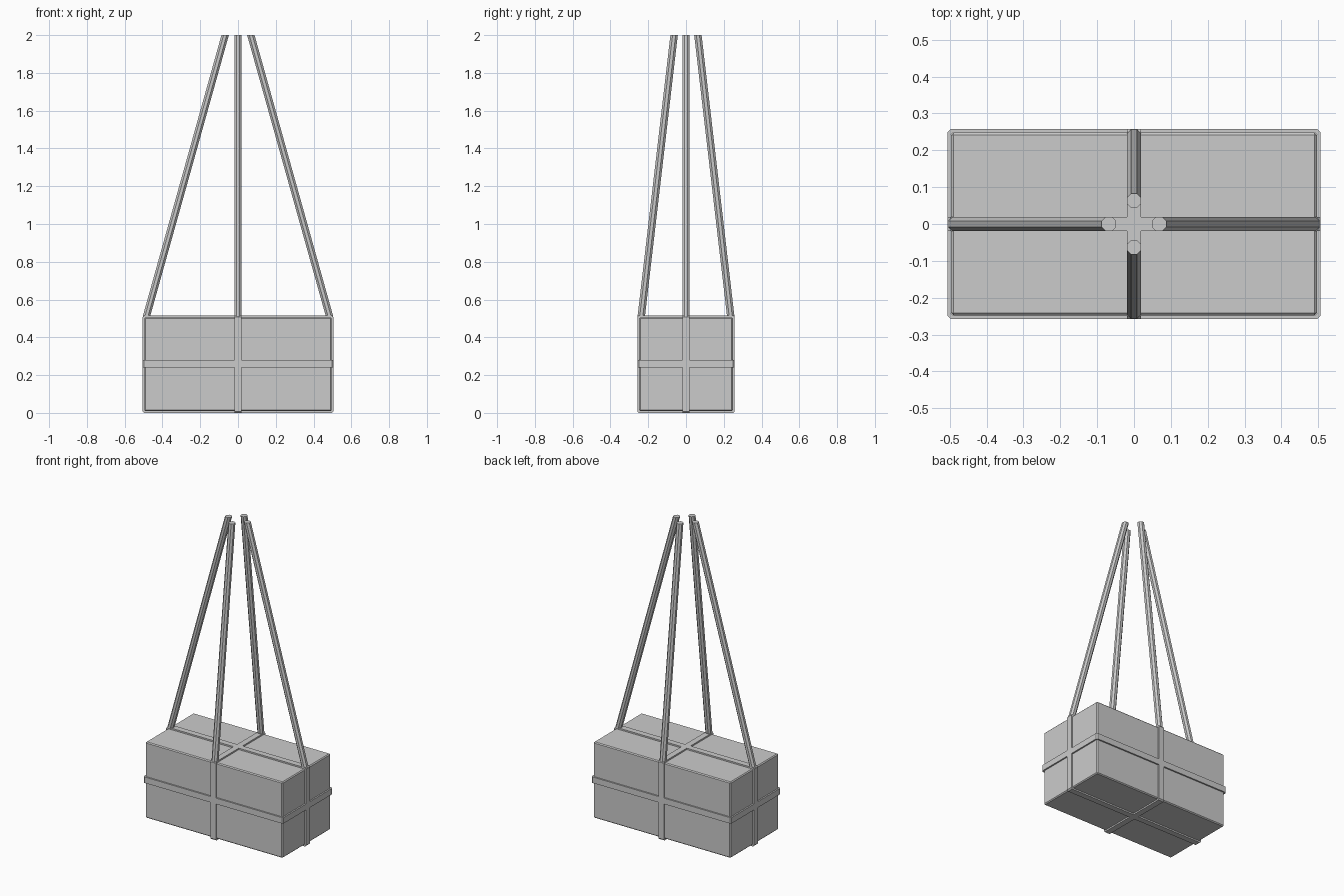
import bpy, bmesh, math
from mathutils import Vector

if "Cube" in bpy.data.objects:
    bpy.data.objects.remove(bpy.data.objects["Cube"])

ZC = 0.2575            # height of the crate centre
HX, HY, HZ = 0.496, 0.248, 0.248
OUT = 0.0095           # strap thickness
W = 0.0195             # strap half width


def finish(name, bm):
    bmesh.ops.recalc_face_normals(bm, faces=bm.faces)
    mesh = bpy.data.meshes.new(name)
    bm.to_mesh(mesh)
    bm.free()
    ob = bpy.data.objects.new(name, mesh)
    bpy.context.collection.objects.link(ob)
    return ob


def chamfered(a, b, c):
    return [(a, c - b), (a, b - c), (a - c, b), (c - a, b),
            (-a, b - c), (-a, c - b), (c - a, -b), (a - c, -b)]


def strap(name, a, b, place):
    """Flat closed band around the crate; place maps (u, v, w) to a point."""
    bm = bmesh.new()
    loops = []
    for profile, w in ((chamfered(a + OUT, b + OUT, 0.008), -W),
                       (chamfered(a + OUT, b + OUT, 0.008), W),
                       (chamfered(a, b, 0.005), W),
                       (chamfered(a, b, 0.005), -W)):
        loops.append([bm.verts.new(place(u, v, w)) for u, v in profile])
    for k in range(4):
        p, q = loops[k], loops[(k + 1) % 4]
        for i in range(8):
            j = (i + 1) % 8
            bm.faces.new((p[i], p[j], q[j], q[i]))
    return finish(name, bm)


def rope(name, start, end, r=0.0212):
    """Eight-sided sling leg with level ends."""
    bm = bmesh.new()
    rings = []
    for c in (start, end):
        rings.append([bm.verts.new(Vector(c) + Vector((
            r * math.cos((i + 0.5) * math.pi / 4),
            r * math.sin((i + 0.5) * math.pi / 4), 0))) for i in range(8)])
    for i in range(8):
        j = (i + 1) % 8
        bm.faces.new((rings[0][i], rings[0][j], rings[1][j], rings[1][i]))
    for ring in rings:
        bm.faces.new(ring)
    return finish(name, bm)


# Crate body with a tiny edge chamfer
bm = bmesh.new()
bmesh.ops.create_cube(bm, size=2)
bmesh.ops.scale(bm, vec=(HX, HY, HZ), verts=bm.verts)
bmesh.ops.translate(bm, vec=(0, 0, ZC), verts=bm.verts)
bmesh.ops.bevel(bm, geom=bm.edges[:], offset=0.006, segments=1, affect='EDGES')
finish("crate", bm)

# Three straps wrapped round the crate
strap("strap_lengthwise", HX, HZ, lambda u, v, w: (u, w, v + ZC))
strap("strap_crosswise", HY, HZ, lambda u, v, w: (w, u, v + ZC))
strap("strap_belt", HX, HY, lambda u, v, w: (u, v, w + ZC + 0.003))

# Four sling legs rising to the hoist point
for s, side, end in ((1, "right", "back"), (-1, "left", "front")):
    rope("sling_leg_" + side, (s * 0.485, 0, 0.51), (s * 0.068, 0, 2))
    rope("sling_leg_" + end, (0, s * 0.237, 0.51), (0, s * 0.063, 2))
